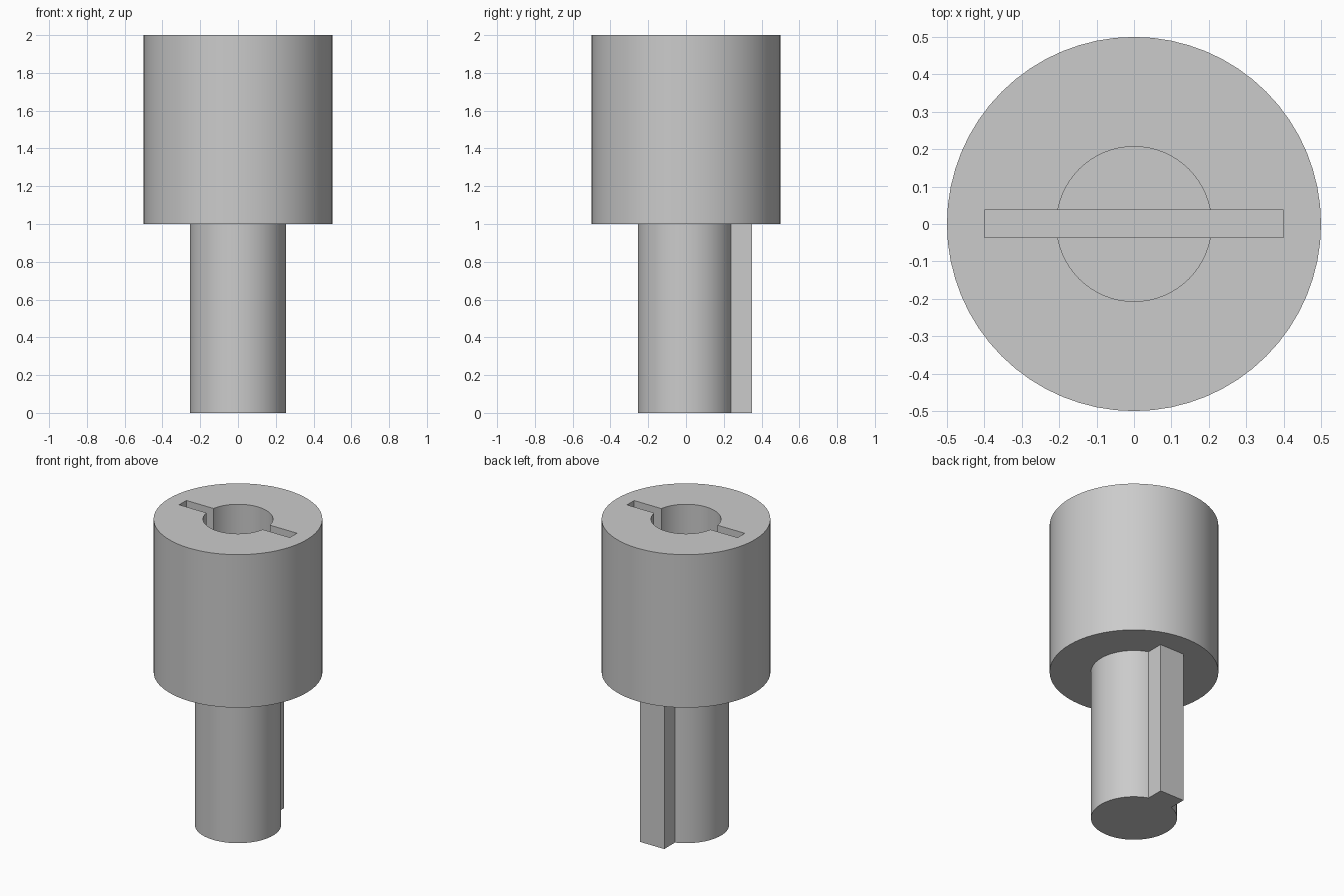
import bpy

cube = bpy.data.objects.get("Cube")
if cube:
    bpy.data.objects.remove(cube, do_unlink=True)

steel = bpy.data.materials.new("plain grey")
steel.use_nodes = True
GREY = (0.6, 0.6, 0.6, 1)
steel.diffuse_color = GREY
steel.node_tree.nodes["Principled BSDF"].inputs["Base Color"].default_value = GREY


def finish(name):
    obj = bpy.context.object
    obj.name = name
    obj.data.materials.append(steel)
    return obj


def cylinder(name, radius, bottom, top, sides=64):
    bpy.ops.mesh.primitive_cylinder_add(vertices=sides, radius=radius, depth=top - bottom,
                                        location=(0, 0, (bottom + top) / 2))
    return finish(name)


def box(name, low, high):
    centre = [(a + b) / 2 for a, b in zip(low, high)]
    bpy.ops.mesh.primitive_cube_add(size=1, location=centre)
    obj = finish(name)
    obj.scale = [b - a for a, b in zip(low, high)]
    bpy.ops.object.transform_apply(location=False, rotation=False, scale=True)
    return obj


def combine(target, other, operation):
    mod = target.modifiers.new(operation.title(), "BOOLEAN")
    mod.operation = operation
    mod.solver = "EXACT"
    mod.object = other
    bpy.ops.object.select_all(action="DESELECT")
    target.select_set(True)
    bpy.context.view_layer.objects.active = target
    bpy.ops.object.modifier_apply(modifier=mod.name)
    bpy.data.objects.remove(other, do_unlink=True)


def smooth(obj):
    bpy.ops.object.select_all(action="DESELECT")
    obj.select_set(True)
    bpy.context.view_layer.objects.active = obj
    bpy.ops.object.shade_smooth_by_angle(angle=0.5)


# Wide head with a blind bore and a slightly deeper cross slot
head = cylinder("socket_head", 0.5, 1, 2)
combine(head, cylinder("bore_cutter", 0.207, 1.2, 2.1), "DIFFERENCE")
combine(head, box("slot_cutter", (-0.4, -0.036, 1.15), (0.4, 0.038, 2.1)), "DIFFERENCE")
smooth(head)

# Narrow shaft with a full-length key along its back
shaft = cylinder("keyed_shaft", 0.255, 0, 1)
combine(shaft, box("key", (-0.088, 0, 0), (0.088, 0.35, 1)), "UNION")
smooth(shaft)
